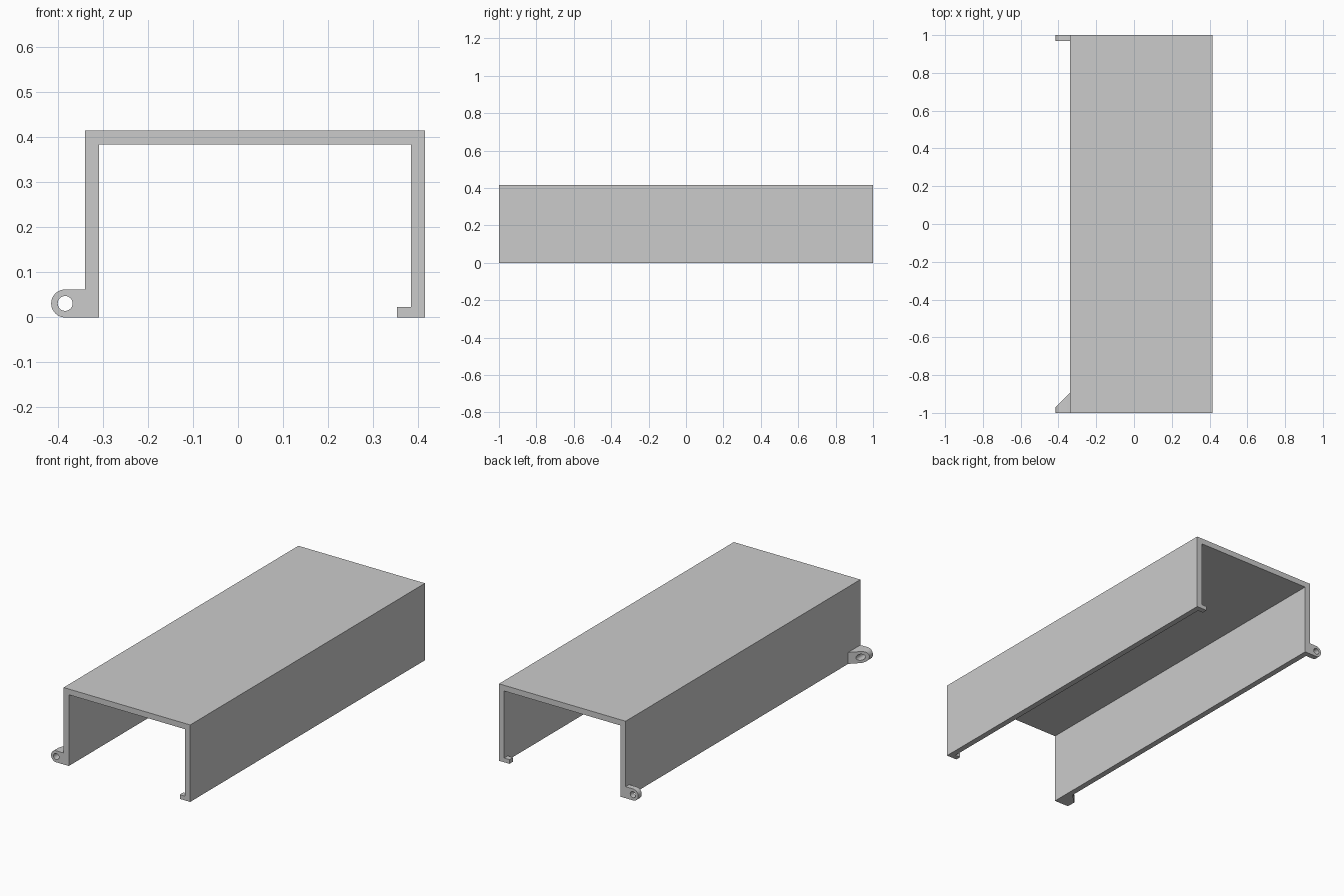
import bpy, bmesh
from math import sin, cos, pi

if "Cube" in bpy.data.objects:
    bpy.data.objects.remove(bpy.data.objects["Cube"])


def prism(name, loops, y_front, y_back, smooth=False):
    """Extrude x-z outlines (outer first, then holes) from y_front(x) to y_back(x)."""
    bm = bmesh.new()
    edges = []
    for loop in loops:
        vs = [bm.verts.new((x, y_front(x), z)) for x, z in loop]
        edges += [bm.edges.new((a, b)) for a, b in zip(vs, vs[1:] + vs[:1])]
    if len(loops) == 1:
        bm.faces.new(vs)
    else:
        bmesh.ops.triangle_fill(bm, use_beauty=True, edges=edges, normal=(0, -1, 0))
    front = bm.faces[:]
    ext = bmesh.ops.extrude_face_region(bm, geom=front, use_keep_orig=True)
    for v in ext["geom"]:
        if isinstance(v, bmesh.types.BMVert):
            v.co.y = y_back(v.co.x)
    bmesh.ops.recalc_face_normals(bm, faces=bm.faces[:])
    mesh = bpy.data.meshes.new(name)
    bm.to_mesh(mesh)
    bm.free()
    obj = bpy.data.objects.new(name, mesh)
    bpy.context.collection.objects.link(obj)
    if smooth:
        bpy.ops.object.select_all(action='DESELECT')
        obj.select_set(True)
        bpy.context.view_layer.objects.active = obj
        bpy.ops.object.shade_smooth_by_angle(angle=pi / 6)
    return obj


def at(y):
    return lambda x: y


def arc(cx, cz, r, a0, a1, n):
    return [(cx + r * cos(a0 + (a1 - a0) * i / n), cz + r * sin(a0 + (a1 - a0) * i / n))
            for i in range(n + 1)]


L, R, H, T = -0.34, 0.415, 0.415, 0.031   # left, right, height, wall thickness

# U-shaped cover, open underneath
prism("channel_cover",
      [[(L, 0), (L + T, 0), (L + T, H - T), (R - T, H - T),
        (R - T, 0), (R, 0), (R, H), (L, H)]], at(-1), at(1))

# Hinge ears with pin holes: wedge-backed at the front, thin at the back
cx, cz, r = -0.384, 0.031, 0.031
ear = arc(cx, cz, r, pi / 2, 3 * pi / 2, 24) + [(L, cz - r), (L, cz + r)]
hole = arc(cx, cz, 0.0165, 0, 2 * pi, 32)[:-1]
prism("front_hinge_ear", [ear, hole], at(-1), lambda x: -0.97 + (x - (cx - r)), True)
prism("back_hinge_ear", [ear, hole], at(0.97), at(1), True)

# Latch lips on the inside of the right wall, one at each end
x0, x1, h = R - 2 * T, R - T, 0.023
for name, y in (("front_latch_lip", -1), ("back_latch_lip", 0.97)):
    prism(name, [[(x0, 0), (x1, 0), (x1, h), (x0, h)]], at(y), at(y + 0.03))
